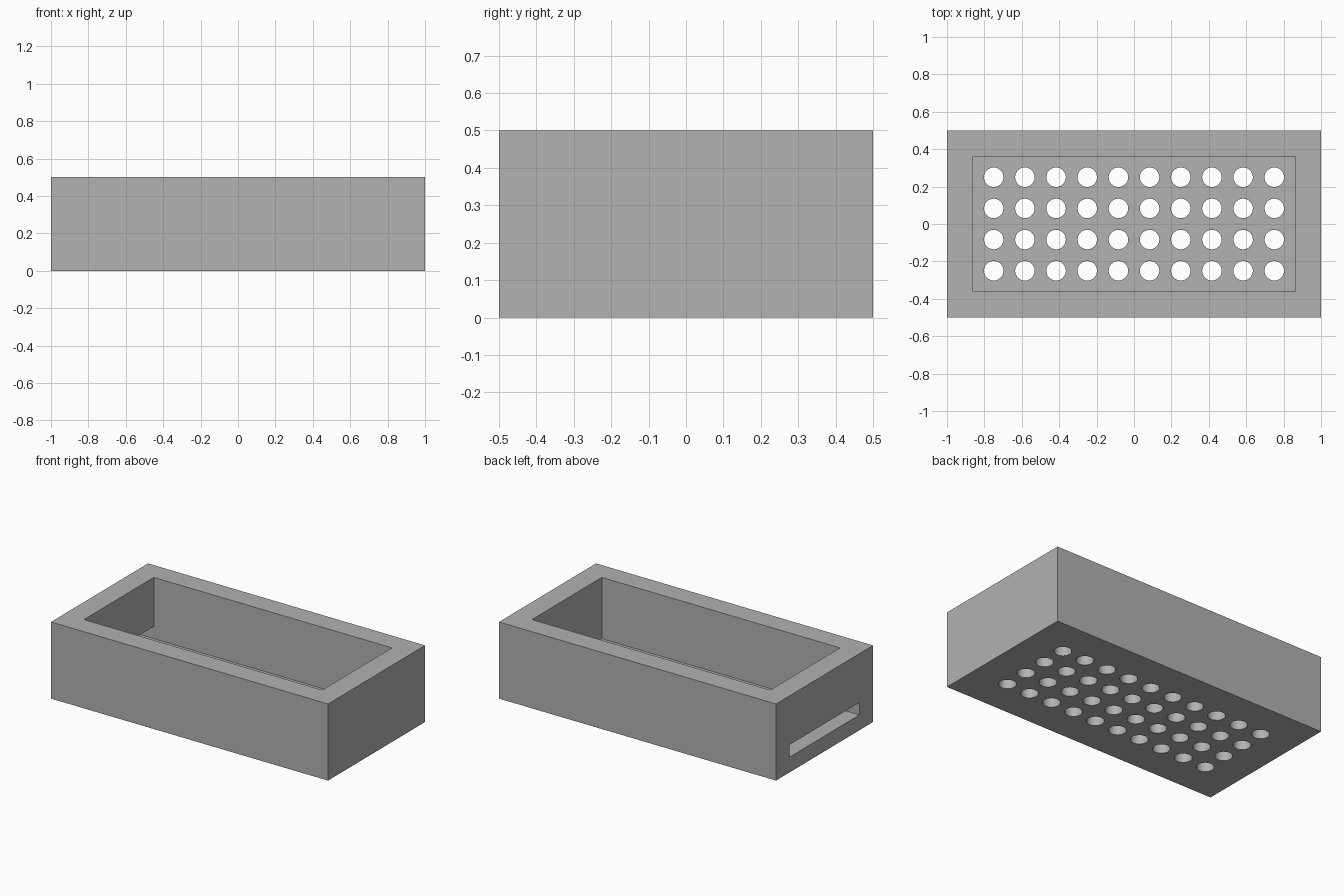
import bpy
import bmesh
from mathutils import Matrix

cube = bpy.data.objects.get("Cube")
if cube:
    bpy.data.objects.remove(cube, do_unlink=True)

LENGTH, WIDTH, HEIGHT = 2.0, 1.0, 0.5
INNER_X, INNER_Y = 0.86, 0.36
FLOOR_Z, SLOT_TOP = 0.10, 0.18
HOLE_RADIUS, PITCH, COLUMNS, ROWS = 0.052, 1 / 6, 10, 4

grey = bpy.data.materials.new("matte_grey")
grey.use_nodes = True
colour = (0.445, 0.445, 0.445, 1.0)
grey.diffuse_color = colour
grey.node_tree.nodes["Principled BSDF"].inputs["Base Color"].default_value = colour


def make_object(name, bm):
    bmesh.ops.recalc_face_normals(bm, faces=bm.faces[:])
    mesh = bpy.data.meshes.new(name)
    bm.to_mesh(mesh)
    bm.free()
    mesh.materials.append(grey)
    obj = bpy.data.objects.new(name, mesh)
    bpy.context.collection.objects.link(obj)
    return obj


def cut(target, cutter):
    mod = target.modifiers.new(cutter.name, 'BOOLEAN')
    mod.operation = 'DIFFERENCE'
    mod.solver = 'EXACT'
    mod.object = cutter
    cutter.hide_render = True
    bpy.context.view_layer.objects.active = target
    bpy.ops.object.modifier_apply(modifier=mod.name)
    bpy.data.objects.remove(cutter, do_unlink=True)


# Outer block
bm = bmesh.new()
bmesh.ops.create_cube(bm, size=1, matrix=Matrix.Translation((0, 0, HEIGHT / 2))
                      @ Matrix.Diagonal((LENGTH, WIDTH, HEIGHT, 1)))
box = make_object("perforated_box", bm)

# Open cavity together with the slot through one end wall
profile = [(-INNER_X, HEIGHT + 0.1), (INNER_X, HEIGHT + 0.1), (INNER_X, FLOOR_Z),
           (-LENGTH / 2 - 0.1, FLOOR_Z), (-LENGTH / 2 - 0.1, SLOT_TOP),
           (-INNER_X, SLOT_TOP)]
bm = bmesh.new()
face = bm.faces.new([bm.verts.new((x, -INNER_Y, z)) for x, z in profile])
extruded = bmesh.ops.extrude_face_region(bm, geom=[face])["geom"]
bmesh.ops.translate(bm, vec=(0, 2 * INNER_Y, 0),
                    verts=[v for v in extruded if isinstance(v, bmesh.types.BMVert)])
cut(box, make_object("cavity_cutter", bm))

# Grid of round drain holes through the floor
bm = bmesh.new()
for i in range(COLUMNS):
    for j in range(ROWS):
        x = (i - (COLUMNS - 1) / 2) * PITCH
        y = (j - (ROWS - 1) / 2) * PITCH
        bmesh.ops.create_cone(bm, cap_ends=True, segments=48, radius1=HOLE_RADIUS,
                              radius2=HOLE_RADIUS, depth=3 * FLOOR_Z,
                              matrix=Matrix.Translation((x, y, FLOOR_Z / 2)))
cut(box, make_object("hole_cutter", bm))

# Smooth hole walls, sharp edges elsewhere
bpy.ops.object.select_all(action='DESELECT')
box.select_set(True)
bpy.context.view_layer.objects.active = box
bpy.ops.object.shade_smooth_by_angle()
